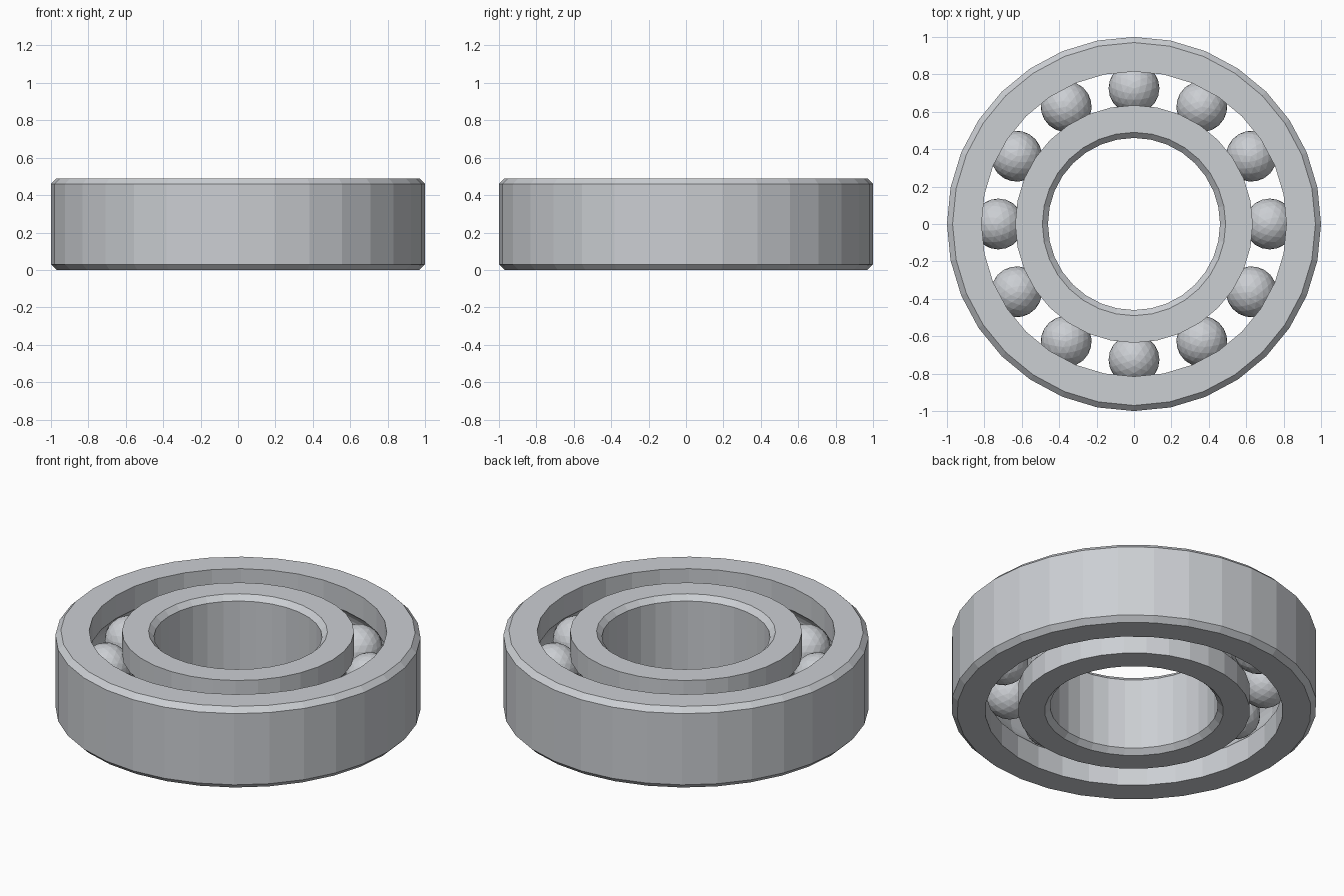
import bpy, bmesh, math
from mathutils import Matrix

cube = bpy.data.objects.get("Cube")
if cube:
    bpy.data.objects.remove(cube)

HEIGHT = 0.49
MID = HEIGHT / 2
SIDES = 32
CHAMFER = 0.03
PITCH = 0.725       # radius of the circle of ball centres
SHOULDER = 0.09     # distance from ball centre to each ring's shoulder
GROOVE = 0.139
BALL = 0.136

steel = bpy.data.materials.new("steel grey")
steel.use_nodes = True
steel.diffuse_color = (0.60, 0.62, 0.65, 1)
steel.node_tree.nodes["Principled BSDF"].inputs["Base Color"].default_value = steel.diffuse_color


def add_object(name, bm):
    mesh = bpy.data.meshes.new(name)
    bm.to_mesh(mesh)
    bm.free()
    mesh.materials.append(steel)
    obj = bpy.data.objects.new(name, mesh)
    bpy.context.collection.objects.link(obj)
    return obj


def add_ring(name, wall, side):
    """Chamfered ring with a ball groove; side is +1 outside the balls, -1 inside."""
    edge = wall - side * CHAMFER
    shoulder = PITCH + side * SHOULDER
    profile = [(shoulder, 0), (edge, 0), (wall, CHAMFER),
               (wall, HEIGHT - CHAMFER), (edge, HEIGHT), (shoulder, HEIGHT)]
    # Groove arc from the upper shoulder to the lower one
    half = math.acos(SHOULDER / GROOVE)
    steps = 8
    for i in range(steps + 1):
        a = half - 2 * half * i / steps
        profile.append((PITCH + side * GROOVE * math.cos(a), MID + GROOVE * math.sin(a)))

    # Revolve the closed profile
    bm = bmesh.new()
    loops = []
    for s in range(SIDES):
        t = math.tau * s / SIDES
        loops.append([bm.verts.new((r * math.cos(t), r * math.sin(t), z)) for r, z in profile])
    n = len(profile)
    for s in range(SIDES):
        a, b = loops[s], loops[(s + 1) % SIDES]
        for i in range(n):
            j = (i + 1) % n
            bm.faces.new((a[i], b[i], b[j], a[j]))
    bmesh.ops.recalc_face_normals(bm, faces=bm.faces[:])
    return add_object(name, bm)


add_ring("outer_ring", 1.0, 1)
add_ring("inner_ring", 0.46, -1)

# Balls spaced evenly in the groove
COUNT = 12
for k in range(COUNT):
    bm = bmesh.new()
    place = Matrix.Rotation(math.tau * k / COUNT, 4, 'Z') @ Matrix.Translation((PITCH, 0, MID))
    bmesh.ops.create_icosphere(bm, subdivisions=3, radius=BALL, matrix=place)
    add_object(f"ball_{k + 1}", bm)
